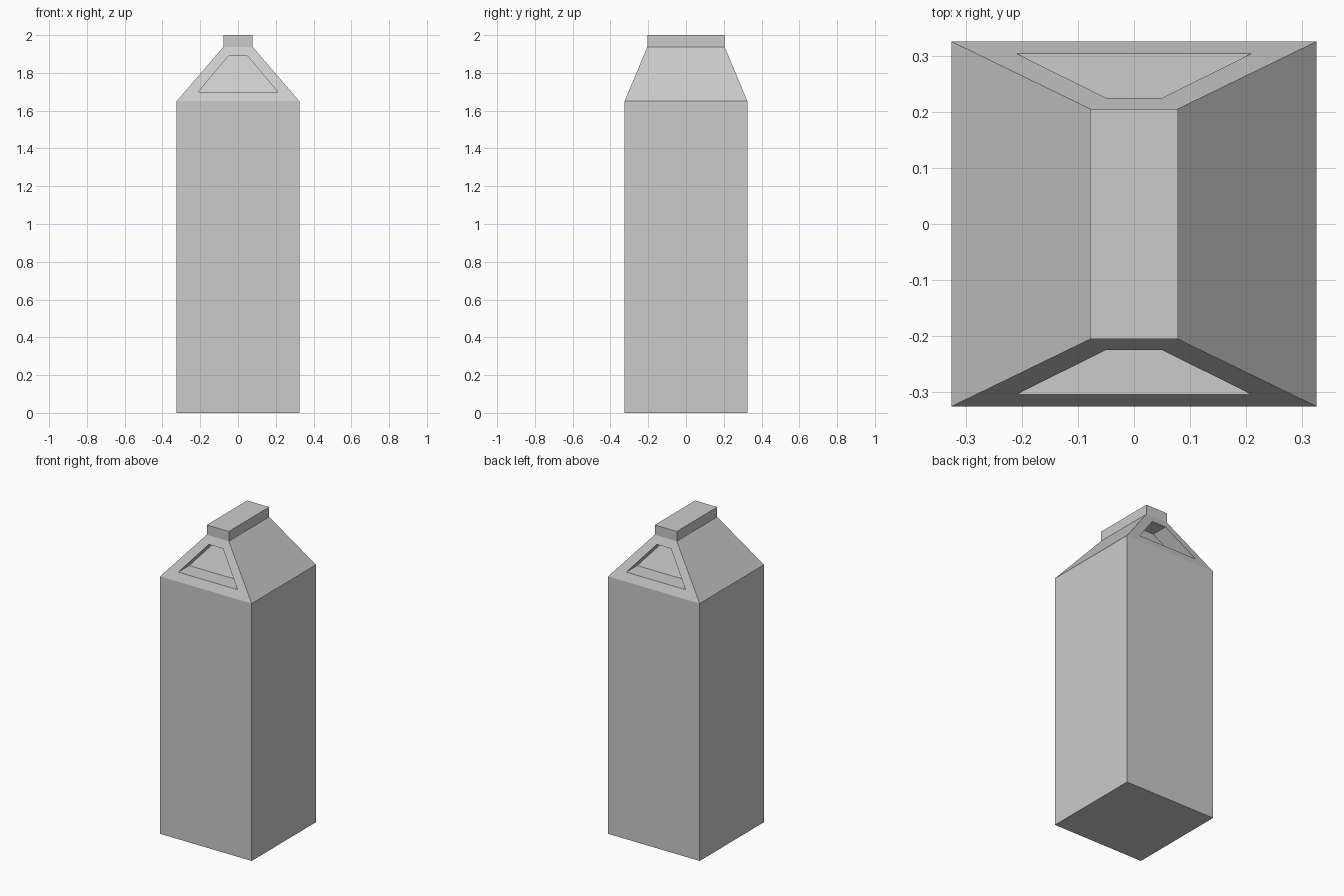
import bpy, bmesh

if "Cube" in bpy.data.objects:
    bpy.data.objects.remove(bpy.data.objects["Cube"])

bm = bmesh.new()


def ring(hx, hy, z):
    return [bm.verts.new((x * hx, y * hy, z))
            for x, y in ((-1, -1), (1, -1), (1, 1), (-1, 1))]


# Stacked sections: base, shoulder, neck, top of the crest
base, shoulder, neck, crest = [ring(*s) for s in (
    (0.325, 0.325, 0), (0.325, 0.325, 1.65), (0.078, 0.205, 1.937), (0.078, 0.205, 2))]
bm.faces.new(base[::-1])
bm.faces.new(crest)


def side(a, b, i):
    j = (i + 1) % 4
    return [a[i], a[j], b[j], b[i]]


# Straight walls, crest walls and the two plain roof slopes
for i in range(4):
    bm.faces.new(side(base, shoulder, i))
    bm.faces.new(side(neck, crest, i))
for i in (1, 3):
    bm.faces.new(side(shoulder, neck, i))

# Gable slopes at front and back, each with a recessed trapezoid
DEPTH = 0.11
for i, s in ((0, -1), (2, 1)):
    outer = side(shoulder, neck, i)
    points = []
    for hx, z, sign in ((0.21, 1.70, s), (0.21, 1.70, -s), (0.05, 1.89, -s), (0.05, 1.89, s)):
        y = 0.325 - (z - 1.65) / 0.287 * 0.12
        points.append((sign * hx, s * y, z))
    rim = [bm.verts.new(p) for p in points]
    back = [bm.verts.new((x, y - s * DEPTH, z)) for x, y, z in points]
    for k in range(4):
        m = (k + 1) % 4
        bm.faces.new((outer[k], outer[m], rim[m], rim[k]))
        bm.faces.new((rim[k], rim[m], back[m], back[k]))
    bm.faces.new(back)

bmesh.ops.recalc_face_normals(bm, faces=bm.faces)
mesh = bpy.data.meshes.new("carton")
bm.to_mesh(mesh)
bm.free()
bpy.context.collection.objects.link(bpy.data.objects.new("carton", mesh))
